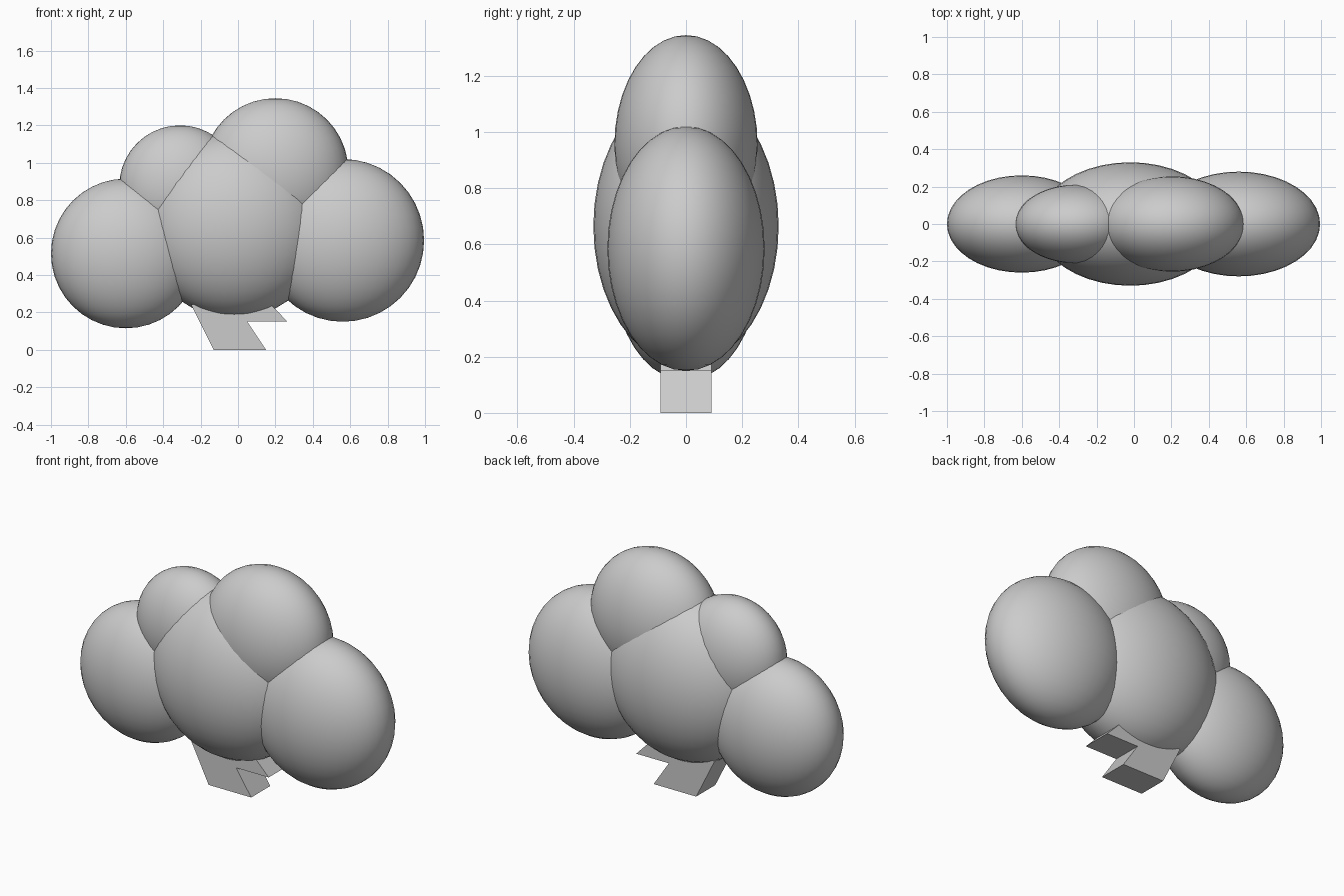
import bpy
import bmesh

cube = bpy.data.objects.get("Cube")
if cube:
    bpy.data.objects.remove(cube, do_unlink=True)

# One plain grey for everything
grey = bpy.data.materials.new("plain_grey")
grey.use_nodes = True
colour = (0.6, 0.6, 0.6, 1)
grey.diffuse_color = colour
grey.node_tree.nodes["Principled BSDF"].inputs["Base Color"].default_value = colour


def puff(name, x, z, radius, depth):
    """Smooth cloud lobe, round from the front and flattened in depth."""
    bpy.ops.mesh.primitive_uv_sphere_add(segments=40, ring_count=20, radius=1, location=(x, 0, z))
    ob = bpy.context.object
    ob.name = name
    ob.scale = (radius, depth, radius)
    bpy.ops.object.transform_apply(location=False, rotation=False, scale=True)
    bpy.ops.object.shade_smooth()
    ob.data.materials.append(grey)


def extruded_profile(name, points, half_depth):
    """Flat-sided solid from an x/z outline, centred on y = 0."""
    bm = bmesh.new()
    face = bm.faces.new([bm.verts.new((x, -half_depth, z)) for x, z in points])
    result = bmesh.ops.extrude_face_region(bm, geom=[face])
    moved = [v for v in result["geom"] if isinstance(v, bmesh.types.BMVert)]
    bmesh.ops.translate(bm, verts=moved, vec=(0, 2 * half_depth, 0))
    bmesh.ops.recalc_face_normals(bm, faces=bm.faces)
    mesh = bpy.data.meshes.new(name)
    bm.to_mesh(mesh)
    bm.free()
    mesh.materials.append(grey)
    bpy.context.collection.objects.link(bpy.data.objects.new(name, mesh))


# Cloud lobes
puff("cloud_centre", -0.02, 0.665, 0.495, 0.33)
puff("cloud_right", -0.6, 0.515, 0.4, 0.26)
puff("cloud_left", 0.56, 0.585, 0.435, 0.28)
puff("cloud_top_small", -0.31, 0.875, 0.325, 0.21)
puff("cloud_top_large", 0.2, 0.955, 0.39, 0.255)

# Lightning bolt, its upper end buried in the cloud
extruded_profile("lightning_bolt", [
    (-0.13, 0), (0.15, 0), (0.05, 0.15), (0.265, 0.15), (0.08, 0.34), (-0.25, 0.24),
], 0.09)
